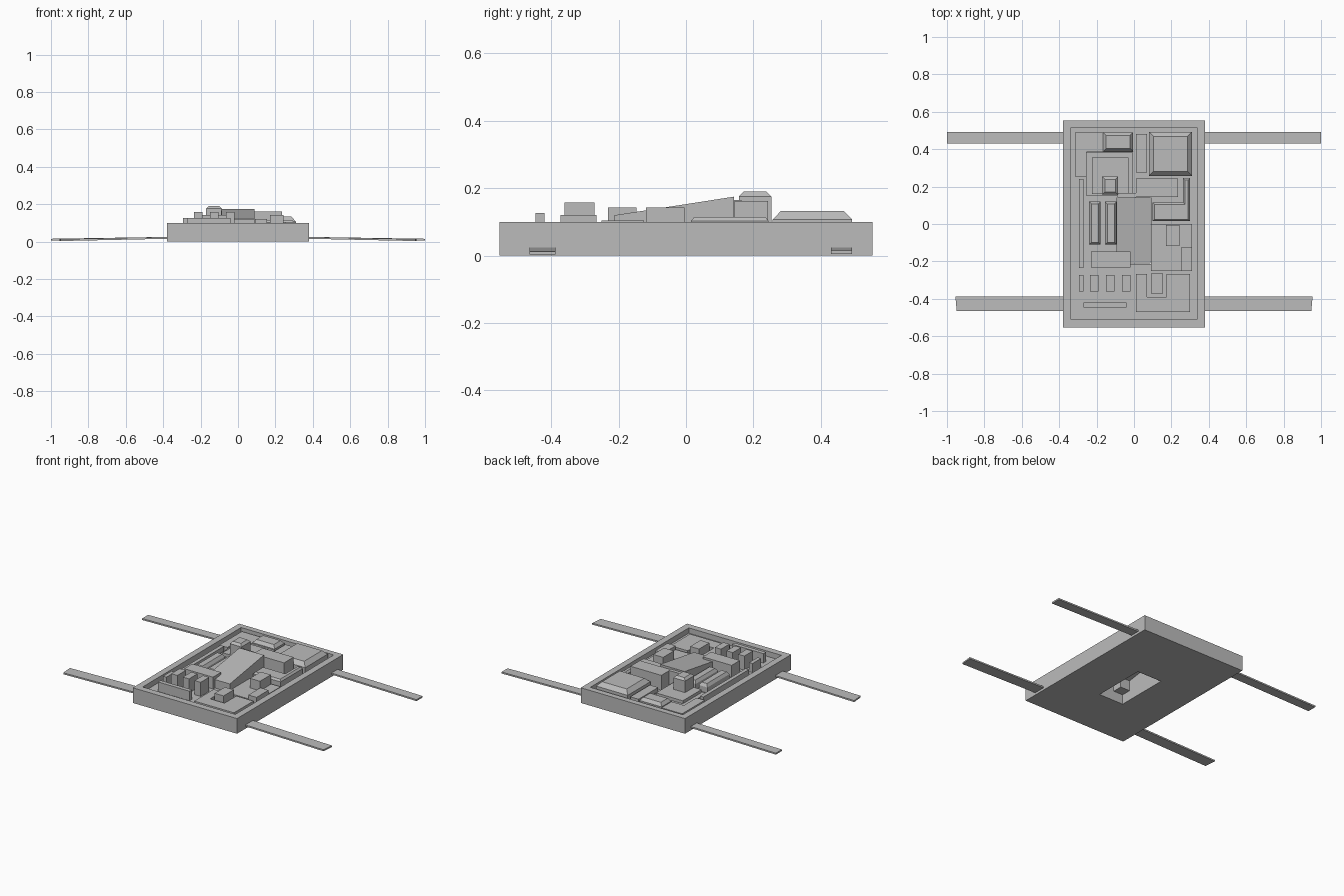
import bpy
import bmesh

cube = bpy.data.objects.get("Cube")
if cube:
    bpy.data.objects.remove(cube, do_unlink=True)

grey = bpy.data.materials.new("plain grey")
grey.use_nodes = True
grey.diffuse_color = (0.5, 0.5, 0.5, 1)
grey.node_tree.nodes["Principled BSDF"].inputs["Base Color"].default_value = (0.5, 0.5, 0.5, 1)

FLOOR = 0.065


def finish(name, bm):
    bmesh.ops.recalc_face_normals(bm, faces=bm.faces)
    mesh = bpy.data.meshes.new(name)
    bm.to_mesh(mesh)
    bm.free()
    mesh.materials.append(grey)
    ob = bpy.data.objects.new(name, mesh)
    bpy.context.collection.objects.link(ob)
    return ob


def prism(name, outline, z0, z1, inset=0.0, drop=0.0):
    """Extruded outline; inset and drop give it a chamfered top."""
    bm = bmesh.new()
    face = bm.faces.new([bm.verts.new((x, y, z0)) for x, y in outline])
    top = bmesh.ops.extrude_face_region(bm, geom=[face])["geom"]
    for v in top:
        if isinstance(v, bmesh.types.BMVert):
            v.co.z = z1 - drop
    bmesh.ops.recalc_face_normals(bm, faces=bm.faces)
    if inset:
        lid = [f for f in top if isinstance(f, bmesh.types.BMFace)]
        bmesh.ops.inset_region(bm, faces=lid, thickness=inset, use_even_offset=True)
        for v in lid[0].verts:
            v.co.z = z1
    return finish(name, bm)


def box(name, x0, x1, y0, y1, z1, z0=FLOOR - 0.002, inset=0.0, drop=0.0):
    return prism(name, [(x0, y0), (x1, y0), (x1, y1), (x0, y1)], z0, z1, inset, drop)


def cut(target, cutter):
    mod = target.modifiers.new("cut", 'BOOLEAN')
    mod.operation = 'DIFFERENCE'
    mod.solver = 'EXACT'
    mod.object = cutter
    cutter.hide_render = True
    cutter.hide_viewport = True
    cutter.display_type = 'WIRE'


# Tray with a sunken floor and an opening under the ramp
tray = box("tray", -0.38, 0.38, -0.553, 0.553, 0.1, z0=0)
cut(tray, box("recess_cutter", -0.338, 0.337, -0.51, 0.515, 0.2, z0=FLOOR))
cut(tray, box("opening_cutter", -0.09, 0.09, -0.213, 0.143, 0.2, z0=-0.1))

# Hollow ramp, open underneath
bm = bmesh.new()
side = [(-0.212, 0), (0.142, 0), (0.142, 0.175), (-0.212, 0.12)]
rings = [[bm.verts.new((x, y, z)) for y, z in side] for x in (-0.089, 0.089)]
for ring in rings:
    bm.faces.new(ring)
for i in (1, 2, 3):
    j = (i + 1) % 4
    bm.faces.new([rings[0][i], rings[0][j], rings[1][j], rings[1][i]])
finish("ramp", bm)


# Four flat arms that slope gently to the ground
def arm(name, sign, y0, y1, tip0, tip1, low):
    bm = bmesh.new()
    ends = []
    for xa, xb, z in ((0.375, 0.375, 0.015), (tip0, tip1, low)):
        ends.append([bm.verts.new((sign * x, y, h)) for x, y, h in
                     ((xa, y0, z), (xb, y1, z), (xb, y1, z + 0.01), (xa, y0, z + 0.01))])
    for ring in ends:
        bm.faces.new(ring)
    for i in range(4):
        j = (i + 1) % 4
        bm.faces.new([ends[0][i], ends[0][j], ends[1][j], ends[1][i]])
    finish(name, bm)


for label, sign in (("left", 1), ("right", -1)):
    arm("back_arm_" + label, sign, 0.43, 0.493, 1.0, 1.0, 0.005)
    arm("front_arm_" + label, sign, -0.465, -0.387, 0.948, 0.955, 0.003)

# Rear corner: stepped plates and chamfered blocks
prism("rear_corner_plate", [(-0.315, 0.255), (-0.255, 0.255), (-0.255, 0.385),
                            (-0.005, 0.385), (-0.005, 0.49), (-0.315, 0.49)], FLOOR - 0.002, 0.09)
box("rear_small_block", -0.165, -0.005, 0.388, 0.49, 0.115, inset=0.016, drop=0.02)
box("rear_strip", 0.01, 0.07, 0.275, 0.48, 0.095)
box("rear_large_block", 0.08, 0.31, 0.257, 0.493, 0.133, inset=0.025, drop=0.026)

# Middle: tower, plates and beams
box("tower_outer_plate", -0.255, -0.005, 0.15, 0.383, 0.08)
box("tower_plate", -0.225, -0.03, 0.16, 0.355, 0.1)
box("tower", -0.17, -0.085, 0.157, 0.253, 0.19, inset=0.014, drop=0.014)
box("ramp_head", -0.09, 0.01, 0.143, 0.165, 0.165)
box("ramp_side_block", 0.01, 0.235, 0.144, 0.243, 0.162)
prism("corner_beam", [(0.1, 0.015), (0.3, 0.015), (0.3, 0.245), (0.262, 0.245),
                      (0.262, 0.115), (0.1, 0.115)], FLOOR - 0.002, 0.115, 0.01, 0.012)
for i, x in enumerate((-0.24, -0.155)):
    box("long_bar_%d" % (i + 1), x, x + 0.062, -0.11, 0.12, 0.12, inset=0.012, drop=0.018)
box("edge_strip", -0.295, -0.27, -0.235, 0.24, 0.1)
box("cross_block", -0.23, -0.02, -0.232, -0.147, 0.143)

# Side deck
box("side_deck", 0.092, 0.31, -0.25, 0, 0.08)
box("side_deck_post", 0.17, 0.243, -0.118, -0.005, 0.143)
box("side_deck_corner", 0.25, 0.31, -0.25, -0.125, 0.105)

# Front: row of posts, low wall and notched plate
box("front_post_1", -0.295, -0.27, -0.36, -0.272, 0.125)
for i, x in enumerate((-0.235, -0.15, -0.065)):
    box("front_post_%d" % (i + 2), x, x + 0.045, -0.36, -0.272, 0.158)
box("front_wall", -0.27, -0.04, -0.447, -0.42, 0.127)
prism("notched_plate", [(0.01, -0.47), (0.3, -0.47), (0.3, -0.267), (0.175, -0.267), (0.175, -0.39),
                        (0.07, -0.39), (0.07, -0.267), (0.01, -0.267)], FLOOR - 0.002, 0.085)
box("notch_block", 0.09, 0.155, -0.372, -0.265, 0.12)
